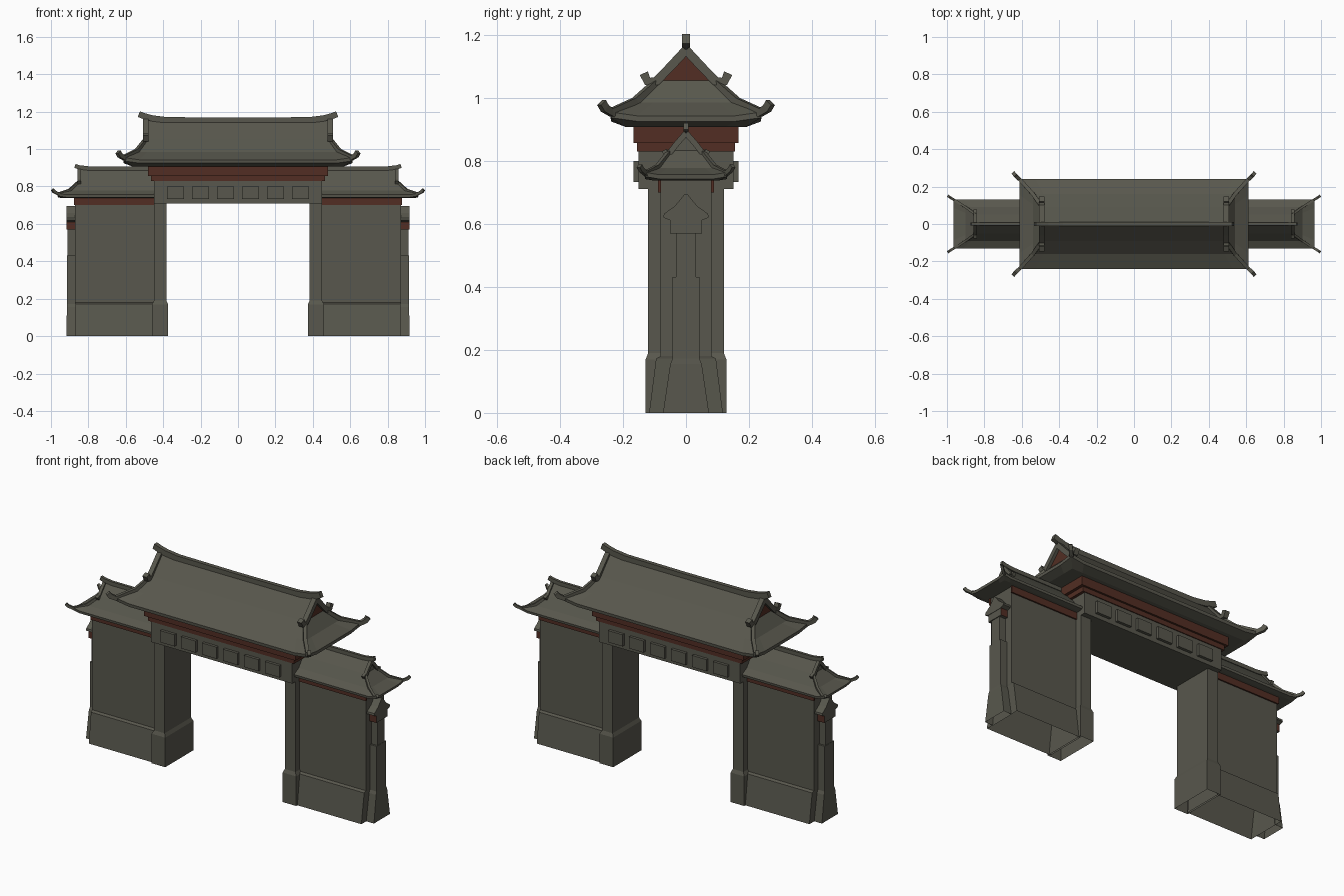
import bpy, bmesh
from mathutils import Vector

if "Cube" in bpy.data.objects:
    bpy.data.objects.remove(bpy.data.objects["Cube"])


def material(name, rgb):
    m = bpy.data.materials.new(name)
    m.diffuse_color = (*rgb, 1)
    m.use_nodes = True
    m.node_tree.nodes["Principled BSDF"].inputs["Base Color"].default_value = m.diffuse_color
    return m


STONE = material("grey stone", (0.098, 0.096, 0.074))
BROWN = material("red brown", (0.085, 0.027, 0.017))


def finish(name, bm, mats, mirror=True, brown_rule=None):
    """Turn a bmesh into an object; right-hand parts are mirrored to the left."""
    bmesh.ops.recalc_face_normals(bm, faces=bm.faces)
    if brown_rule:
        for f in bm.faces:
            f.material_index = 1 if brown_rule(f) else 0
    me = bpy.data.meshes.new(name)
    bm.to_mesh(me)
    bm.free()
    for m in mats:
        me.materials.append(m)
    ob = bpy.data.objects.new(name, me)
    bpy.context.collection.objects.link(ob)
    if mirror:
        md = ob.modifiers.new("mirror", 'MIRROR')
        md.use_axis[0] = True
        md.use_clip = True
    return ob


def add_loft(bm, rings, closed=True, cap_start=True, cap_end=True):
    vs = [[bm.verts.new(p) for p in r] for r in rings]
    n = len(rings[0])
    for a, b in zip(vs, vs[1:]):
        for i in range(n if closed else n - 1):
            j = (i + 1) % n
            bm.faces.new((a[i], a[j], b[j], b[i]))
    if cap_start:
        bm.faces.new(vs[0])
    if cap_end:
        bm.faces.new(vs[-1])
    return vs


def rect(x0, x1, y0, y1, z):
    return [(x0, y0, z), (x1, y0, z), (x1, y1, z), (x0, y1, z)]


def stack(name, levels, mats=(STONE,), open_bottom=False, mirror=True, brown_rule=None):
    """levels: (x0, x1, half depth, z) from bottom to top."""
    bm = bmesh.new()
    add_loft(bm, [rect(a, b, -y, y, z) for a, b, y, z in levels], cap_start=not open_bottom)
    return finish(name, bm, mats, mirror, brown_rule)


def add_sweep(bm, path, w, h):
    """Rectangular bar along a path lying in one vertical plane."""
    p = [Vector(q) for q in path]
    d = p[-1] - p[0]
    side = Vector((d.y, -d.x, 0)).normalized()
    rings = []
    for i, q in enumerate(p):
        t = (p[min(i + 1, len(p) - 1)] - p[max(i - 1, 0)]).normalized()
        up = side.cross(t).normalized()
        rings.append([q + side * a * w / 2 + up * b * h / 2
                      for a, b in ((-1, -1), (1, -1), (1, 1), (-1, 1))])
    add_loft(bm, rings)


def roof(name, xin, rings, ridge_z, lift, gable_mat):
    """Half of a hip-and-gable roof; rings run (x, y, z) from soffit to gable base."""
    bm = bmesh.new()
    loops = []
    for k, (x, y, z) in enumerate(rings):
        d, up = y * 0.35, lift if k in (1, 2) else 0
        half = [(xin, y, z), (x - d, y, z), (x, y, z + up), (x, y - d, z)]
        loops.append(half + [(a, -b, c) for a, b, c in reversed(half)])
    vs = add_loft(bm, loops, closed=False, cap_end=False)
    top = vs[-1]
    r0, r1 = bm.verts.new((xin, 0, ridge_z)), bm.verts.new((rings[-1][0], 0, ridge_z))
    bm.faces.new((top[0], top[1], top[2], r1, r0))
    bm.faces.new((top[7], top[6], top[5], r1, r0))
    bm.faces.new((top[2], top[3], top[4], top[5], r1))
    gx = rings[-1][0]
    return finish(name, bm, (STONE, gable_mat),
                  brown_rule=lambda f: all(abs(v.co.x - gx) < 1e-4 for v in f.verts))


def ridges(name, paths, w, h):
    bm = bmesh.new()
    for p in paths:
        for s in (1, -1):
            add_sweep(bm, [(x, s * y, z) for x, y, z in p], w, h)
    return finish(name, bm, (STONE,))


def ridge(name, path, w, h):
    bm = bmesh.new()
    add_sweep(bm, path, w, h)
    return finish(name, bm, (STONE,))


# gate pillars beside the opening, with wider chamfered foot
stack("gate_pillar", [(.374, .46, .128, 0), (.374, .46, .128, .17), (.383, .45, .12, .19),
                      (.383, .45, .12, .715)], open_bottom=True)
# flank walls with battered plinth
stack("flank_wall", [(.45, .868, .117, 0), (.45, .87, .095, .172), (.45, .872, .081, .18),
                     (.45, .872, .081, .745)], open_bottom=True)
# brown frieze strips under the side eaves
for s, label in ((-1, "front"), (1, "back")):
    bm = bmesh.new()
    y0, y1 = sorted((s * .08, s * .089))
    add_loft(bm, [rect(.45, .877, y0, y1, .70), rect(.45, .877, y0, y1, .745)])
    finish("side_frieze_" + label, bm, (BROWN,))

# end pilasters: tapering foot, narrow shaft, brown cornice and tiny gable roof
stack("end_pilaster_foot", [(.865, .917, .073, 0), (.866, .915, .05, .155), (.866, .913, .043, .172),
                            (.866, .913, .043, .432)], open_bottom=True)
stack("end_pilaster_shaft", [(.868, .911, .032, .43), (.868, .911, .032, .575)])
stack("end_pilaster_cornice", [(.868, .916, .05, .57), (.868, .916, .05, .62)], (STONE, BROWN),
      brown_rule=lambda f: abs(f.normal.y) > .9)
stack("end_pilaster_roof", [(.868, .918, .048, .61), (.868, .918, .072, .62), (.868, .918, .07, .632),
                            (.868, .918, .035, .657), (.868, .918, .004, .695)])

# lintel with raised square panels on both faces
stack("lintel", [(-.45, .45, .15, .71), (-.45, .45, .15, .832)], mirror=False)
bm = bmesh.new()
for i in range(6):
    cx = (i - 2.5) * .1337
    for s in (-1, 1):
        y0, y1 = sorted((s * .145, s * .166))
        add_loft(bm, [rect(cx - .046, cx + .046, y0, y1, .733), rect(cx - .046, cx + .046, y0, y1, .80)])
finish("lintel_panels", bm, (STONE,), mirror=False)
# stepped brown frieze under the main roof
stack("main_frieze_lower", [(-.465, .465, .155, .83), (-.465, .465, .155, .86)], (BROWN,), mirror=False)
stack("main_frieze_upper", [(-.482, .482, .166, .857), (-.482, .482, .166, .915)], (BROWN,), mirror=False)

# main roof
roof("main_roof", 0, [(.565, .19, .907), (.612, .238, .925), (.612, .24, .943), (.54, .16, .985),
                      (.49, .09, 1.055)], 1.155, .012, BROWN)
ridge("main_top_ridge", [(0, 0, 1.152), (.38, 0, 1.155), (.46, 0, 1.165), (.505, 0, 1.177),
                         (.53, 0, 1.187)], .024, .032)
ridges("main_gable_ridges", [[(.493, 0, 1.152), (.493, .05, 1.098), (.493, .095, 1.052),
                              (.493, .122, 1.052), (.493, .134, 1.078)]], .028, .028)
ridges("main_hip_ridges", [[(.49, .09, 1.05), (.54, .16, .988), (.61, .237, .953),
                            (.632, .258, .967), (.641, .268, .985)]], .02, .026)

# side roofs
roof("side_roof", .44, [(.94, .105, .738), (.963, .13, .742), (.965, .132, .756), (.9, .09, .778),
                        (.845, .05, .832)], .89, .008, STONE)
ridge("side_top_ridge", [(.44, 0, .897), (.8, 0, .897), (.85, 0, .903), (.872, 0, .91)], .016, .022)
ridges("side_gable_ridges", [[(.848, 0, .888), (.848, .028, .856), (.848, .05, .828),
                              (.848, .063, .822), (.848, .069, .834)]], .018, .018)
ridges("side_hip_ridges", [[(.845, .05, .83), (.9, .09, .78), (.96, .128, .76),
                            (.983, .142, .772), (.992, .148, .784)]], .013, .016)
